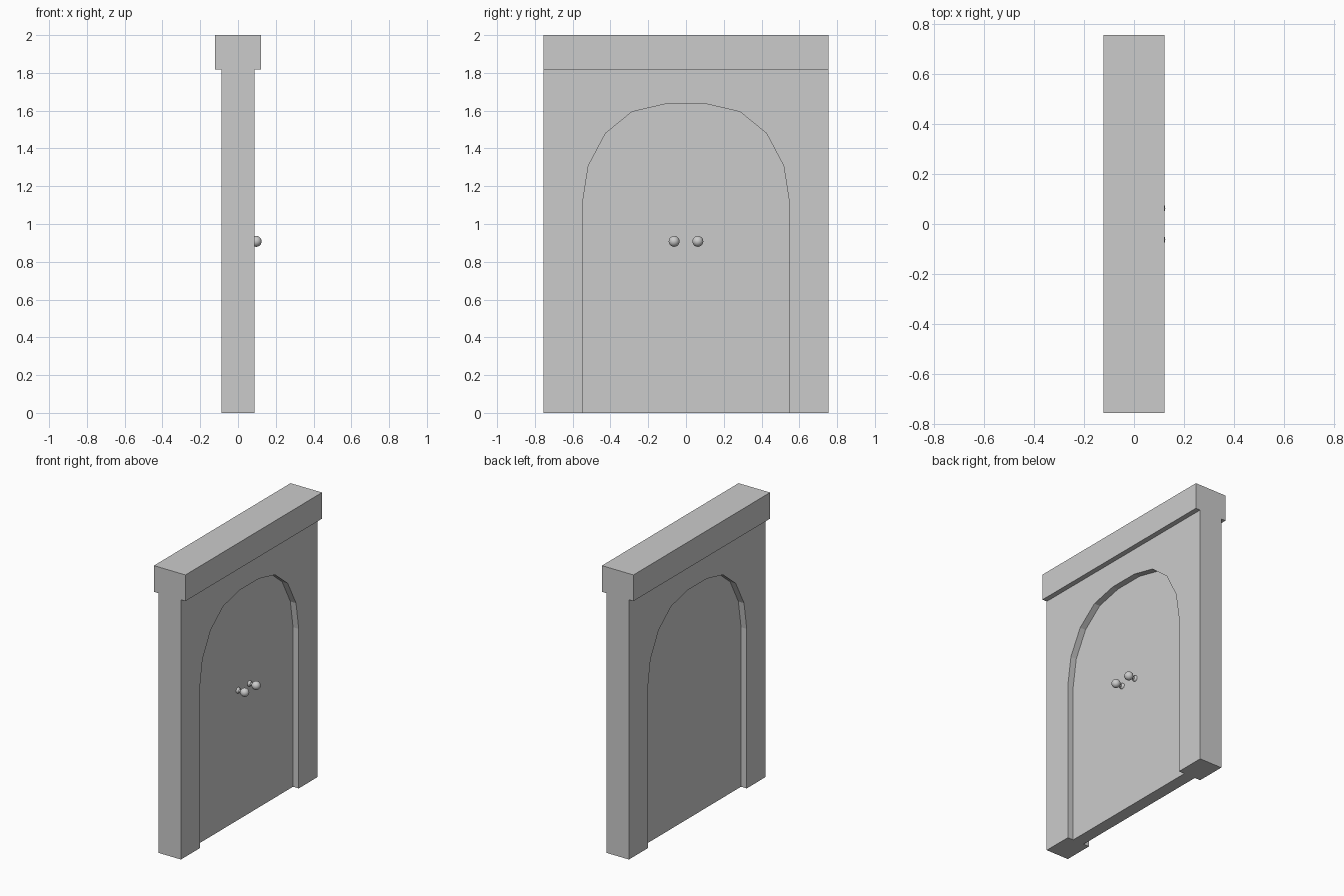
import bpy, bmesh, math

if "Cube" in bpy.data.objects:
    bpy.data.objects.remove(bpy.data.objects["Cube"])

WALL_X, DOOR_X = 0.087, 0.043      # half thicknesses
HALF_W, WALL_TOP = 0.755, 1.817


def new_object(name, bm):
    bmesh.ops.recalc_face_normals(bm, faces=bm.faces)
    mesh = bpy.data.meshes.new(name)
    bm.to_mesh(mesh)
    bm.free()
    obj = bpy.data.objects.new(name, mesh)
    bpy.context.collection.objects.link(obj)
    return obj


def extrude_profile(name, points, half_x):
    """Solid from a (y, z) outline, centred on x = 0."""
    bm = bmesh.new()
    face = bm.faces.new([bm.verts.new((-half_x, y, z)) for y, z in points])
    ext = bmesh.ops.extrude_face_region(bm, geom=[face])["geom"]
    verts = [v for v in ext if isinstance(v, bmesh.types.BMVert)]
    bmesh.ops.translate(bm, verts=verts, vec=(2 * half_x, 0, 0))
    return new_object(name, bm)


def lathe_x(name, profile, y, z, steps=20):
    """Turned part from (x, radius) points, spun around the x direction."""
    bm = bmesh.new()
    verts = [bm.verts.new((x, y + r, z)) for x, r in profile]
    edges = [bm.edges.new(pair) for pair in zip(verts, verts[1:])]
    bmesh.ops.spin(bm, geom=verts + edges, cent=(0, y, z), axis=(1, 0, 0),
                   angle=math.tau, steps=steps)
    bmesh.ops.remove_doubles(bm, verts=bm.verts, dist=1e-5)
    obj = new_object(name, bm)
    bpy.ops.object.select_all(action='DESELECT')
    obj.select_set(True)
    bpy.context.view_layer.objects.active = obj
    bpy.ops.object.shade_smooth_by_angle(angle=math.radians(40))
    return obj


# Arched opening outline, left foot over the crown to right foot
half = [(0.547, 0), (0.547, 1.116), (0.517, 1.308), (0.426, 1.48),
        (0.286, 1.594), (0.106, 1.636)]
arch = [(-y, z) for y, z in half] + half[::-1]

# Wall surround with the arch cut through, and the recessed door slab
surround = [(-HALF_W, 0)] + arch + [(HALF_W, 0), (HALF_W, WALL_TOP), (-HALF_W, WALL_TOP)]
extrude_profile("wall_surround", surround, WALL_X)
extrude_profile("door_panel", arch, DOOR_X)

# Overhanging lintel
extrude_profile("lintel", [(-HALF_W, WALL_TOP), (HALF_W, WALL_TOP),
                           (HALF_W, 2.0), (-HALF_W, 2.0)], 0.122)

# Pair of door knobs: rose plate, neck and ball
R, CX = 0.029, 0.096
start = math.pi - math.asin(0.01 / R)
ball = [(CX + R * math.cos(start * (1 - i / 10)), R * math.sin(start * (1 - i / 10)))
        for i in range(11)]
knob = [(DOOR_X, 0), (DOOR_X, 0.02), (DOOR_X + 0.008, 0.018), (DOOR_X + 0.014, 0.01)] + ball
for side, y in (("left", -0.063), ("right", 0.063)):
    lathe_x(f"door_knob_{side}", knob, y, 0.908)
